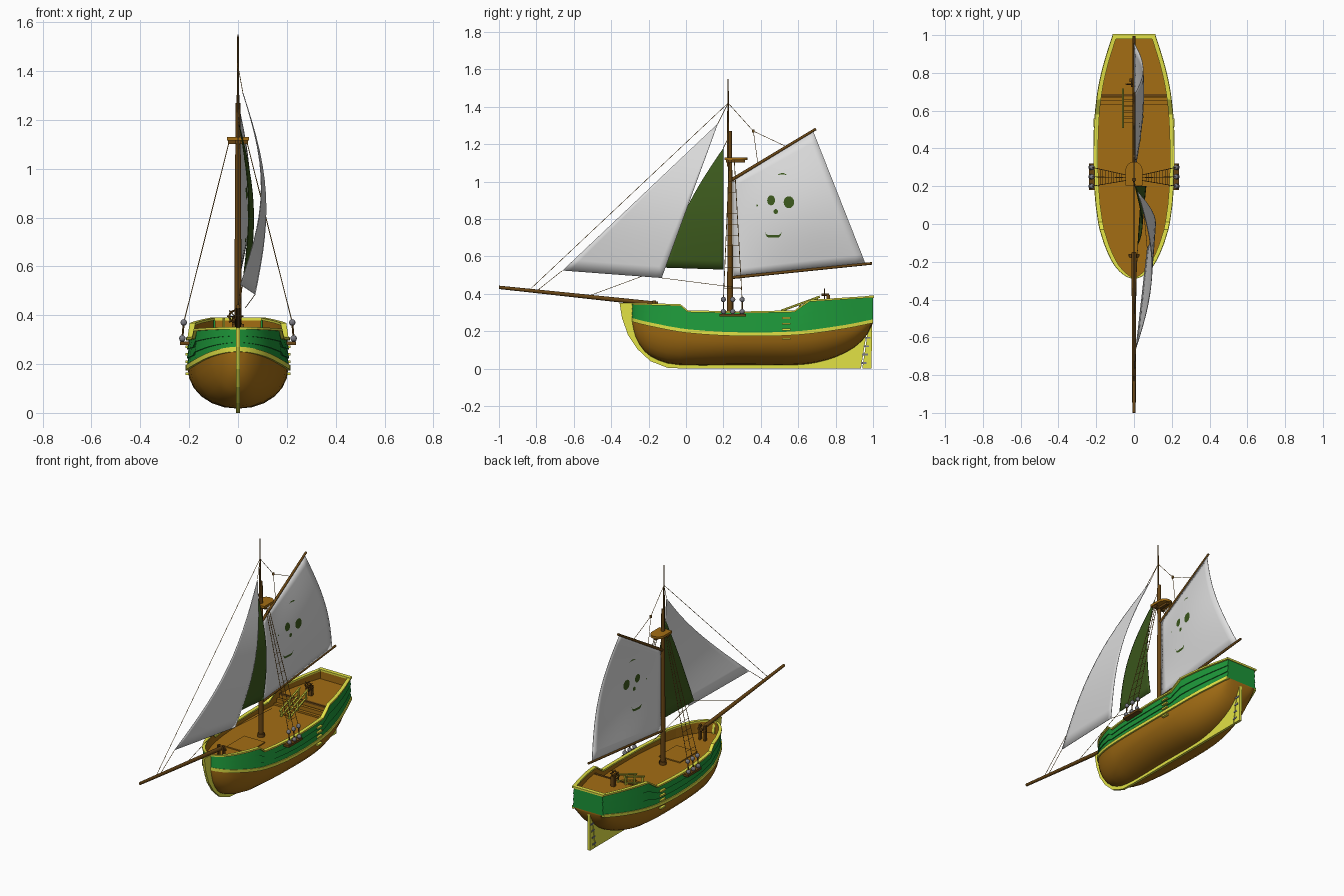
import bpy, bmesh, math
from mathutils import Vector, Matrix

if "Cube" in bpy.data.objects:
    bpy.data.objects.remove(bpy.data.objects["Cube"])

def mat(name, r, g, b):
    m = bpy.data.materials.new(name)
    m.diffuse_color = (r, g, b, 1)
    m.use_nodes = True
    m.node_tree.nodes["Principled BSDF"].inputs["Base Color"].default_value = m.diffuse_color
    return m

BROWN = mat("hull_brown", .37, .155, .007)
DARK = mat("dark_wood", .14, .06, .007)
YELLOW = mat("trim_yellow", .76, .76, .06)
GREEN = mat("paint_green", .012, .3, .04)
OLIVE = mat("sail_green", .045, .1, .012)
WHITE = mat("sail_white", .73, .73, .73)
ROPE = mat("rope_brown", .34, .17, .03)
IRON = mat("iron_grey", .2, .2, .23)

def make(name, verts, faces, m, smooth=None):
    me = bpy.data.meshes.new(name)
    me.from_pydata([tuple(v) for v in verts], [], faces)
    bm = bmesh.new()
    bm.from_mesh(me)
    bmesh.ops.remove_doubles(bm, verts=bm.verts, dist=1e-5)
    bmesh.ops.recalc_face_normals(bm, faces=bm.faces)
    bm.to_mesh(me)
    bm.free()
    me.materials.append(m)
    ob = bpy.data.objects.new(name, me)
    bpy.context.collection.objects.link(ob)
    if smooth:
        bpy.context.view_layer.objects.active = ob
        ob.select_set(True)
        bpy.ops.object.shade_smooth_by_angle(angle=math.radians(smooth))
        ob.select_set(False)
    return ob

def curve(t, y):
    """Smooth interpolation through a table of (y, value)."""
    y = min(max(y, t[0][0]), t[-1][0])
    i = next(k for k in range(len(t) - 1) if y <= t[k + 1][0])
    slope = lambda a, b: (t[b][1] - t[a][1]) / (t[b][0] - t[a][0])
    h = t[i + 1][0] - t[i][0]
    m0 = slope(max(i - 1, 0), i + 1) * h
    m1 = slope(i, min(i + 2, len(t) - 1)) * h
    s = (y - t[i][0]) / h
    return ((2*s**3 - 3*s*s + 1) * t[i][1] + (s**3 - 2*s*s + s) * m0
            + (3*s*s - 2*s**3) * t[i + 1][1] + (s**3 - s*s) * m1)

def linear(t, y):
    for (a, p), (b, q) in zip(t, t[1:]):
        if y <= b:
            return p + (q - p) * max(0, (y - a) / (b - a))
    return t[-1][1]

# Hull lines: half width, wale height, bottom height, rail height
W = [(-.29, 0), (-.28, .03), (-.25, .07), (-.2, .108), (-.1, .152), (0, .18), (.2, .203),
     (.5, .204), (.7, .185), (.85, .152), (1, .105)]
ZW = [(-.29, .262), (-.2, .24), (0, .203), (.3, .185), (.6, .192), (.85, .225), (1, .255)]
ZB = [(-.29, .255), (-.27, .17), (-.22, .09), (-.15, .045), (-.05, .02), (.3, .02), (.6, .02),
      (.75, .045), (.88, .1), (.96, .17), (1, .245)]
ZT = [(-.29, .342), (-.03, .335), (.01, .302), (.3, .296), (.58, .302), (.66, .358), (1, .38)]
w, zw, zb = (lambda y, t=t: curve(t, y) for t in (W, ZW, ZB))
zt = lambda y: linear(ZT, y)
YS = sorted({-.29, -.287, -.28, -.27, -.25, -.22, -.19, -.15, -.1, -.03, .01, .1, .2, .3, .4, .5, .58,
             .62, .66, .7, .75, .8, .85, .9, .94, .97, 1})

def loft(name, section, m, closed=False, cap=False, smooth=None, ys=YS):
    verts, faces = [], []
    for s in (1, -1):
        base = len(verts)
        rows = [section(y) for y in ys]
        n = len(rows[0])
        verts += [(s * max(x, 0), y, z) for y, r in zip(ys, rows) for x, z in r]
        for i in range(len(ys) - 1):
            for j in range(n if closed else n - 1):
                a, b = base + i * n + j, base + i * n + (j + 1) % n
                faces.append((a, b, b + n, a + n))
        if closed:
            faces += [tuple(base + j for j in range(n)), tuple(base + (len(ys) - 1) * n + j for j in range(n))]
    if cap:
        half = len(verts) // 2
        faces.append(tuple(range(half - n, half)) + tuple(range(len(verts) - 1, len(verts) - 1 - n, -1)))
    return make(name, verts, faces, m, smooth)

def lower(y):
    a = [math.pi / 2 * i / 6 for i in range(7)]
    return [(w(y) * math.sin(t) ** .92, zb(y) + (zw(y) - zb(y)) * (1 - math.cos(t))) for t in a]

def strakes(y):
    out = []
    for i in range(3):
        for f, o in ((i / 3, .005), ((i + 1) / 3, -.001)):
            out.append((w(y) + o - .004 * f, zw(y) + (zt(y) - zw(y)) * f))
    return out

def bar(out, inn, z0, z1):
    return lambda y: [(w(y) + out, z0(y)), (w(y) + out, z1(y)), (w(y) - inn, z1(y)), (w(y) - inn, z0(y))]

loft("lower_hull", lower, BROWN, cap=True, smooth=35)
loft("green_strakes", strakes, GREEN, cap=True, smooth=20)
loft("wale", bar(.009, .004, lambda y: zw(y) - .011, lambda y: zw(y) + .009), YELLOW, True, smooth=30)
loft("rail_cap", bar(.007, .016, zt, lambda y: zt(y) + .01), YELLOW, True)
INNER = [y for y in YS if y < .98] + [.985]
loft("inner_bulwark", lambda y: [(w(y) - .01, .26), (w(y) - .01, zt(y))], BROWN, ys=INNER)

# Decks
loft("main_deck", lambda y: [(0, .27), (w(y) - .009, .27)], BROWN, ys=[y for y in YS if y < .7] + [.7])
loft("quarter_deck", lambda y: [(0, .27), (0, .33), (w(y) - .009, .33), (w(y) - .009, .27)], BROWN, True,
     ys=[.68] + [y for y in INNER if y > .69])

def boxes(name, items, m):
    """Each item is centre x, y, z and size x, y, z."""
    verts, faces = [], []
    for cx, cy, cz, sx, sy, sz in items:
        b = len(verts)
        verts += [(cx + i * sx / 2, cy + j * sy / 2, cz + k * sz / 2)
                  for i in (-1, 1) for j in (-1, 1) for k in (-1, 1)]
        faces += [tuple(b + q for q in f) for f in
                  ((0, 1, 3, 2), (4, 5, 7, 6), (0, 1, 5, 4), (2, 3, 7, 6), (0, 2, 6, 4), (1, 3, 7, 5))]
    return make(name, verts, faces, m)

def rods(name, items, m, n=8):
    """Each item is start, end, start radius, end radius."""
    bm = bmesh.new()
    for p, q, r1, r2 in items:
        p, q = Vector(p), Vector(q)
        mx = Matrix.Translation((p + q) / 2) @ (q - p).to_track_quat('Z', 'Y').to_matrix().to_4x4()
        bmesh.ops.create_cone(bm, cap_ends=True, segments=n, radius1=r1, radius2=r2,
                              depth=(q - p).length, matrix=mx)
    ob = make(name, [], [], m)
    bm.to_mesh(ob.data)
    bm.free()
    bpy.context.view_layer.objects.active = ob
    ob.select_set(True)
    bpy.ops.object.shade_smooth_by_angle(angle=math.radians(50))
    ob.select_set(False)
    return ob

def plate(name, pts, x0, x1, m):
    n = len(pts)
    v = [(x, y, z) for x in (x0, x1) for y, z in pts]
    f = [tuple(range(n)), tuple(range(n, 2 * n))] + [(i, (i + 1) % n, (i + 1) % n + n, i + n) for i in range(n)]
    return make(name, v, f, m)

# Stem, keel, rudder with hinges
plate("stem_and_keel", [(-.355, .35), (-.342, .27), (-.31, .18), (-.26, .105), (-.19, .04), (-.1, .005), (0, 0),
      (.935, 0), (.975, .25), (.95, .2), (.85, .1), (.65, .035), (-.05, .035), (-.2, .1), (-.27, .25), (-.29, .35)],
      -.008, .008, YELLOW)
plate("rudder", [(.942, 0), (.992, 0), (.995, .25), (.98, .25)], -.009, .009, YELLOW)
boxes("rudder_hinges", [(0, .945 + .16 * z, z, .024, .03, .01) for z in (.03, .075, .12, .165)], IRON)
boxes("stern_rail", [(0, .992, .385, .225, .026, .012)], YELLOW)
boxes("stern_inner_wall", [(0, .985, .353, .19, .01, .055)], BROWN)
boxes("side_steps", [(s * .206, .535, z, .018, .045, .01) for s in (1, -1) for z in (.16, .21, .24, .27)], YELLOW)

# Deck fittings: hatch, beams, stairs with banisters, wheel, bowsprit bitts
boxes("hatch", [(0, .08, .272, .15, .18, .01)], BROWN)
boxes("deck_beams", [(0, .682, .327, .35, .014, .012)], DARK)
boxes("deck_steps", [(0, .64, .275, .37, .02, .012), (0, .66, .29, .36, .02, .03)], BROWN)
boxes("stairs", [(-.03, .55 + .03 * i, .28 + .011 * i, .05, .024, .008) for i in range(5)], BROWN)
rods("banisters", [r for x in (-.059, -.003) for r in (
    ((x, .51, .31), (x, .715, .385), .006, .006), ((x, .53, .265), (x, .53, .318), .006, .006),
    ((x, .61, .29), (x, .61, .346), .006, .006),
    ((x, .7, .33), (x, .7, .38), .006, .006), ((x, .52, .272), (x, .69, .335), .006, .006))], YELLOW, 6)
spokes = [(math.cos(a), math.sin(a)) for a in [math.pi * i / 4 for i in range(8)]]
wheel = [((-.012 + .034 * c, .74, .395 + .034 * s), (-.012, .74, .395), .003, .002) for c, s in spokes]
wheel += [((-.012 + .025 * a, .74, .395 + .025 * b), (-.012 + .025 * c, .74, .395 + .025 * d), .004, .004)
          for (a, b), (c, d) in zip(spokes, spokes[1:] + spokes[:1])]
rods("steering_wheel", wheel + [((-.012, .725, .395), (-.012, .765, .395), .006, .006)], DARK, 6)
boxes("wheel_stand", [(-.012, .76, .36, .024, .018, .07)], DARK)
boxes("bowsprit_bitts", [(s * .018, -.17, .315, .012, .02, .1) for s in (1, -1)] + [(0, -.165, .34, .06, .012, .012)], DARK)

# Spars
rods("mast", [((0, .235, .26), (0, .235, 1.27), .016, .01), ((0, .225, 1.08), (0, .225, 1.55), .007, .003),
              ((0, .235, .27), (0, .235, .29), .022, .022)], DARK, 12)
rods("bowsprit", [((0, -.15, .345), (0, -1, .435), .013, .009)], DARK, 12)
rods("boom_and_gaff", [((0, .245, .487), (0, .995, .563), .008, .007), ((0, .245, 1.01), (0, .695, 1.282), .009, .007)], DARK, 10)
arc = [(.045 * math.cos(a), .285 + .045 * math.sin(a)) for a in [math.pi * i / 12 for i in range(13)]]
top = [(.045, .205)] + arc + [(-.045, .205)]
n = len(top)
make("masthead_platform", [(x, y, z) for z in (1.115, 1.13) for x, y in top], [tuple(range(n)), tuple(range(n, 2 * n))]
     + [(i, (i + 1) % n, (i + 1) % n + n, i + n) for i in range(n)], BROWN)
boxes("platform_knees", [(0, .265, 1.108, .02, .1, .014), (0, .235, 1.108, .08, .02, .014)], DARK)

# Sails
def sail(name, surf, m, n=14):
    v = [surf(i / n, j / n) for j in range(n + 1) for i in range(n + 1)]
    f = [(a, a + 1, a + n + 2, a + n + 1) for j in range(n) for i in range(n) for a in [j * (n + 1) + i]]
    ob = make(name, v, f, m, 60)
    mod = ob.modifiers.new("thickness", 'SOLIDIFY')
    mod.thickness, mod.offset = .003, 0

def main(u, v):
    y = .255 + u * (.705 - .28 * v)
    z = (1 - v) * (.495 + .065 * u) + v * (1.01 + .26 * u)
    return Vector((.052 * math.sin(math.pi * v) * math.sin(math.pi * .62 * u), y, z))

def headsail(head, tack, clew, luff, leech, fore=0):
    h, t, c = Vector(head), Vector(tack), Vector(clew)
    return lambda u, v: (h * (1 - v) + v * (t * (1 - u) + c * u) + math.sin(math.pi * v)
                         * Vector((luff + (leech - luff) * u, -fore * (1 - u), 0)))

sail("mainsail", main, WHITE)
sail("jib", headsail((.02, .17, 1.31), (.01, -.66, .525), (.07, -.13, .485), .08, .068), WHITE)
sail("staysail", headsail((.005, .2, 1.18), (.02, -.11, .54), (.04, .2, .53), .03, .04, .04), OLIVE)

# Painted face on both sides of the mainsail
def on_main(y, z):
    u = v = .5
    for _ in range(25):
        u = (y - .255) / (.705 - .28 * v)
        v = (z - .495 - .065 * u) / (.515 + .195 * u)
    return main(u, v)

def ring(cy, cz, ry, rz):
    return [(cy + ry * math.cos(a), cz + rz * math.sin(a)) for a in [math.tau * i / 16 for i in range(16)]]

def crescent(cy, cz, ry, d0, d1, p=2):
    s = [i / 8 - 1 for i in range(17)]
    return [(cy + ry * t, cz + d0 * t**p) for t in s] + [(cy + ry * t, cz + d1 * t**p + d0 - d1) for t in s[-2:0:-1]]

shapes = {"eye_a": ring(.455, .9, .021, .027), "eye_b": ring(.55, .89, .028, .032), "nose": ring(.48, .84, .012, .013),
          "mouth": crescent(.467, .7, .046, .034, .02, 6), "brow": crescent(.515, 1.046, .027, -.012, -.004),
          "cheek": ring(.38, .872, .004, .005)}
for name, pts in shapes.items():
    for s in (1, -1):
        v = [on_main(*p) + Vector((s * .0035, 0, 0)) for p in pts]
        make("painted_" + name, v, [tuple(range(len(v)))], OLIVE)

# Shrouds with ratlines, deadeyes and channels
shrouds, lanyards = [], []
bm = bmesh.new()
for s in (1, -1):
    feet = [Vector((s * .222, y, .37)) for y in (.2, .25, .3)]
    tops = [Vector((s * .035, y, 1.115)) for y in (.232, .245, .258)]
    shrouds += [(a, b, .002, .002) for a, b in zip(feet, tops)]
    for i in range(1, 12):
        t = i / 13
        shrouds.append((feet[0].lerp(tops[0], t), feet[2].lerp(tops[2], t), .0013, .0013))
    for f in feet:
        low = Vector((s * .228, f.y, .305))
        lanyards.append((f, low, .004, .004))
        for p in (f, low):
            bmesh.ops.create_uvsphere(bm, u_segments=10, v_segments=6, radius=.014, matrix=Matrix.Translation(p))
rods("shrouds_and_ratlines", shrouds, ROPE, 5)
rods("deadeye_lanyards", lanyards, DARK, 6)
eyes = make("deadeyes", [], [], IRON)
bm.to_mesh(eyes.data)
bm.free()
boxes("channels", [(s * .218, .25, .285, .04, .14, .014) for s in (1, -1)], DARK)

# Running and standing rigging
lines = [((0, .225, 1.42), (0, -.84, .418)), ((0, .225, 1.42), (.02, .17, 1.31)), ((.01, -.66, .525), (0, -.8, .414)),
         ((.02, -.11, .54), (0, -.53, .385)), ((.005, .2, 1.18), (0, .235, 1.25)), ((.07, -.13, .485), (.03, .3, .43)),
         ((0, .225, 1.42), (0, .36, 1.27)), ((0, .36, 1.27), (0, .53, 1.19)), ((0, .36, 1.27), (0, .385, 1.09))]
rods("rigging", [(a, b, .0015, .0015) for a, b in lines] + [((0, .36, 1.262), (0, .36, 1.278), .007, .007)], ROPE, 5)
